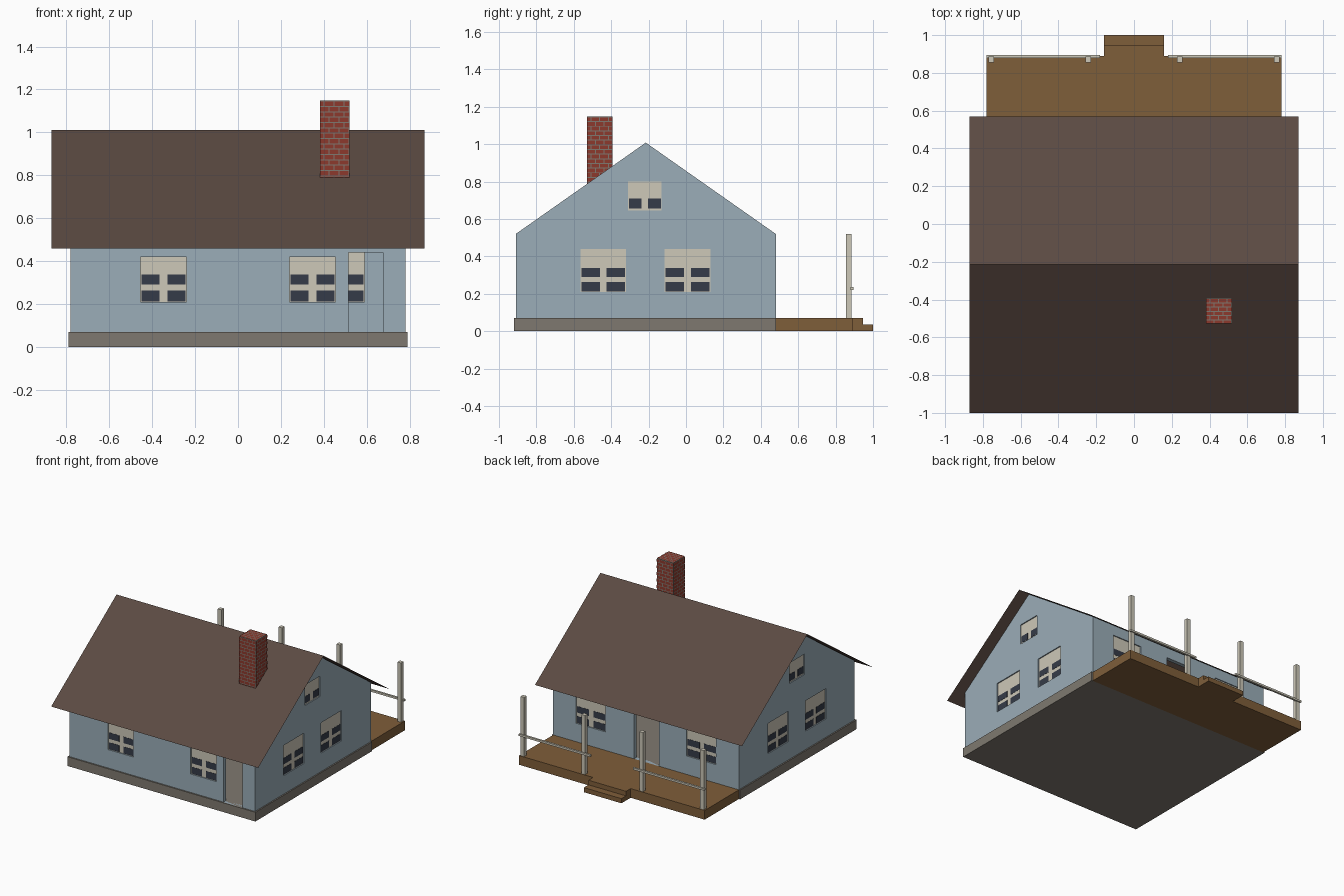
import bpy, bmesh

if "Cube" in bpy.data.objects:
    bpy.data.objects.remove(bpy.data.objects["Cube"])


def material(name, hex_code):
    chan = [int(hex_code[i:i + 2], 16) / 255 for i in (0, 2, 4)]
    lin = [c / 12.92 if c <= 0.04045 else ((c + 0.055) / 1.055) ** 2.4 for c in chan]
    m = bpy.data.materials.new(name)
    m.diffuse_color = (*lin, 1)
    m.use_nodes = True
    m.node_tree.nodes["Principled BSDF"].inputs["Base Color"].default_value = m.diffuse_color
    return m


BLUE = material("wall_blue", "9BADB8")
ROOF = material("roof_brown", "5B4A42")
WOOD = material("deck_wood", "7F5E3A")
STONE = material("stone_grey", "7F7970")
CREAM = material("cream_trim", "CDC8B8")
GLASS = material("dark_glass", "353B48")
BRICK = material("brick_red", "8C382C")


def finish(name, bm, *mats):
    bmesh.ops.recalc_face_normals(bm, faces=bm.faces)
    me = bpy.data.meshes.new(name)
    bm.to_mesh(me)
    bm.free()
    for m in mats:
        me.materials.append(m)
    ob = bpy.data.objects.new(name, me)
    bpy.context.collection.objects.link(ob)
    return ob


def add_box(bm, x0, x1, y0, y1, z0, z1, index=0):
    verts = bmesh.ops.create_cube(bm, size=1)["verts"]
    for v in verts:
        v.co = (x1 if v.co.x > 0 else x0, y1 if v.co.y > 0 else y0, z1 if v.co.z > 0 else z0)
    for f in {f for v in verts for f in v.link_faces}:
        f.material_index = index


def box(name, mat, *size):
    bm = bmesh.new()
    add_box(bm, *size)
    return finish(name, bm, mat)


# Main dimensions
HX, FRONT, BACK = 0.78, -0.91, 0.48
RIDGE_Y, RIDGE_Z, EAVE = -0.215, 1.008, 0.52
THICK = 0.03
SLOPE = (RIDGE_Z - EAVE) / (BACK - RIDGE_Y)

# Openings: (wall, start, end, bottom, top)
windows = [("front", -0.455, -0.24, 0.21, 0.42), ("front", 0.24, 0.455, 0.21, 0.42),
           ("back", -0.59, -0.34, 0.21, 0.44), ("back", 0.34, 0.59, 0.21, 0.44)]
for side in ("left", "right"):
    windows += [(side, -0.565, -0.32, 0.21, 0.44), (side, -0.115, 0.13, 0.21, 0.44),
                (side, -0.31, -0.13, 0.645, 0.80)]
doors = [("front", 0.515, 0.675, 0.07, 0.44), ("back", -0.11, 0.10, 0.07, 0.44)]


def on_wall(wall, a, b, z0, z1, d0, d1):
    """Box limits on a wall, d0..d1 measured inward from the outer surface."""
    if wall == "front":
        return a, b, FRONT + d0, FRONT + d1, z0, z1
    if wall == "back":
        return a, b, BACK - d1, BACK - d0, z0, z1
    if wall == "left":
        return -HX + d0, -HX + d1, a, b, z0, z1
    return HX - d1, HX - d0, a, b, z0, z1


# Walls: gabled prism, hollowed out and cut for doors and windows
bm = bmesh.new()
profile = [(FRONT, 0.03), (BACK, 0.03), (BACK, EAVE), (RIDGE_Y, RIDGE_Z), (FRONT, EAVE)]
face = bm.faces.new([bm.verts.new((-HX, y, z)) for y, z in profile])
ext = bmesh.ops.extrude_face_region(bm, geom=[face])
for v in ext["geom"]:
    if isinstance(v, bmesh.types.BMVert):
        v.co.x = HX
walls = finish("house_walls", bm, BLUE)

room = box("room_cutter", BLUE, -HX + THICK, HX - THICK, FRONT + THICK, BACK - THICK, -0.1, 1.4)
bm = bmesh.new()
for o in windows + doors:
    add_box(bm, *on_wall(*o, -0.05, THICK + 0.05))
holes = finish("opening_cutter", bm, BLUE)
for cutter in (room, holes):
    cutter.hide_render = True
    mod = walls.modifiers.new("cut", "BOOLEAN")
    mod.operation, mod.solver, mod.object = "DIFFERENCE", "EXACT", cutter
bpy.context.view_layer.update()
cut = bpy.data.meshes.new_from_object(walls.evaluated_get(bpy.context.evaluated_depsgraph_get()))
walls.modifiers.clear()
walls.data = cut
for cutter in (room, holes):
    bpy.data.objects.remove(cutter)

# Windows: cream panel with four low panes (two in the attic), seen from both sides
for i, (wall, a, b, z0, z1) in enumerate(windows):
    bm = bmesh.new()
    add_box(bm, *on_wall(wall, a, b, z0, z1, 0.008, 0.02))
    mid, bar = (a + b) / 2, 0.018
    rows = [(z0 + 0.01, z0 + 0.063)] if z0 > 0.5 else [(z0 + 0.003, z0 + 0.053), (z0 + 0.08, z0 + 0.128)]
    for r0, r1 in rows:
        for p0, p1 in ((a + 0.005, mid - bar), (mid + bar, b - 0.005)):
            for d in (0.0065, 0.0195):
                add_box(bm, *on_wall(wall, p0, p1, r0, r1, d, d + 0.002), 1)
    finish(f"window_{i + 1}", bm, CREAM, GLASS)

# Foundation
box("foundation", STONE, -0.79, 0.79, -0.92, 0.48, 0, 0.07)

# Roof: two thin sheets
bm = bmesh.new()
lift = 0.003
edge_z = RIDGE_Z - 0.785 * SLOPE + lift
rows = [[bm.verts.new((x, y, z)) for x in (-0.87, 0.87)]
        for y, z in ((-1.0, edge_z), (RIDGE_Y, RIDGE_Z + lift), (0.57, edge_z))]
for r, s in zip(rows, rows[1:]):
    bm.faces.new((r[0], r[1], s[1], s[0]))
finish("roof", bm, ROOF)

# Porch deck and steps
box("porch_deck", WOOD, -0.78, 0.78, 0.48, 0.89, 0, 0.07)
box("upper_step", WOOD, -0.158, 0.158, 0.89, 0.945, 0, 0.07)
box("lower_step", WOOD, -0.158, 0.158, 0.945, 1.0, 0, 0.035)

# Porch posts and rails
for side in (-1, 1):
    for label, x in (("inner", 0.243), ("outer", 0.755)):
        box(f"{label}_post", CREAM, side * x - 0.015, side * x + 0.015, 0.856, 0.886, 0.07, 0.52)
    x0, x1 = sorted((side * 0.18, side * 0.78))
    box("porch_rail", CREAM, x0, x1, 0.88, 0.895, 0.221, 0.236)

# Chimney: mortar core with thin staggered bricks on every side and the top
CX, CY, HALF_X, HALF_Y, Z0, Z1 = 0.45, -0.46, 0.069, 0.068, 0.75, 1.148
bm = bmesh.new()
add_box(bm, CX - HALF_X, CX + HALF_X, CY - HALF_Y, CY + HALF_Y, Z0, Z1)


def bricks(place, u0, u1, v0, v1, rows, length=0.046, gap=0.005):
    """Running bond of quads; place maps (u, v) to a point."""
    h = (v1 - v0) / rows
    for r in range(rows):
        u = u0 - (length / 2 if r % 2 else 0)
        while u < u1 - gap:
            a, b = max(u, u0), min(u + length - gap, u1)
            lo, hi = v0 + r * h, v0 + (r + 1) * h - gap
            if b > a:
                f = bm.faces.new([bm.verts.new(place(*p)) for p in ((a, lo), (b, lo), (b, hi), (a, hi))])
                f.material_index = 1
            u += length


for s in (-1, 1):
    bricks(lambda u, v: (CX + u, CY + s * (HALF_Y + 0.002), v), -HALF_X, HALF_X, Z0, Z1, 16)
    bricks(lambda u, v: (CX + s * (HALF_X + 0.002), CY + u, v), -HALF_Y, HALF_Y, Z0, Z1, 16)
bricks(lambda u, v: (CX + u, CY + v, Z1 + 0.002), -HALF_X, HALF_X, -HALF_Y, HALF_Y, 6)
finish("chimney", bm, STONE, BRICK)
